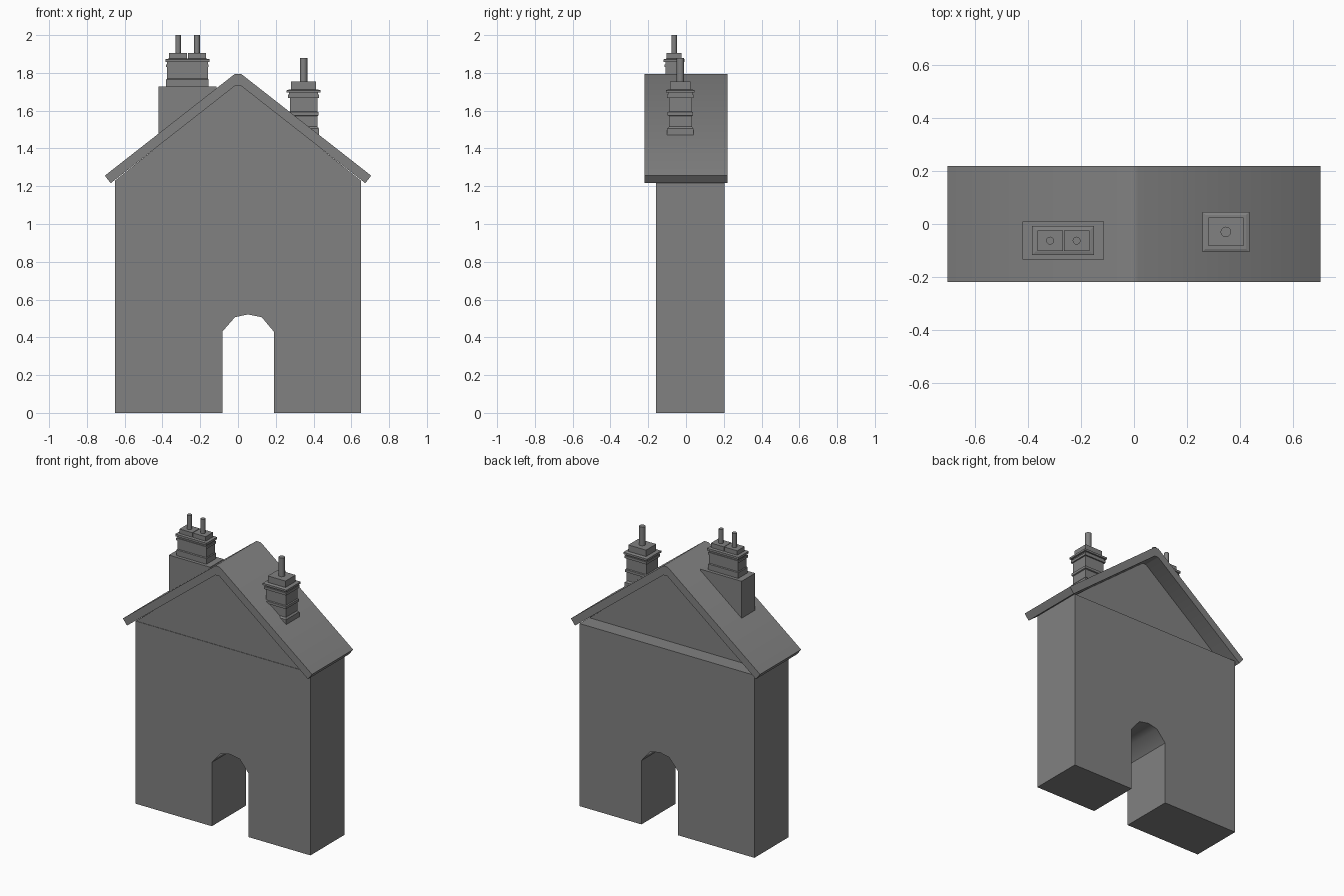
import bpy, bmesh, math

if "Cube" in bpy.data.objects:
    bpy.data.objects.remove(bpy.data.objects["Cube"])

# Dark grey finish shared by every part
dark = bpy.data.materials.new("dark_grey")
dark.diffuse_color = (0.22, 0.22, 0.22, 1)
dark.use_nodes = True
dark.node_tree.nodes["Principled BSDF"].inputs["Base Color"].default_value = dark.diffuse_color


def mesh_object(name, bm):
    bmesh.ops.recalc_face_normals(bm, faces=bm.faces)
    me = bpy.data.meshes.new(name)
    bm.to_mesh(me)
    bm.free()
    me.materials.append(dark)
    ob = bpy.data.objects.new(name, me)
    bpy.context.collection.objects.link(ob)
    return ob


def smooth(ob, degrees=40):
    bpy.ops.object.select_all(action='DESELECT')
    ob.select_set(True)
    bpy.context.view_layer.objects.active = ob
    bpy.ops.object.shade_smooth_by_angle(angle=math.radians(degrees))


def extrude_profile(name, pts, y0, y1):
    """Extrude an (x, z) outline along y."""
    bm = bmesh.new()
    face = bm.faces.new([bm.verts.new((x, y0, z)) for x, z in pts])
    geom = bmesh.ops.extrude_face_region(bm, geom=[face])["geom"]
    verts = [g for g in geom if isinstance(g, bmesh.types.BMVert)]
    bmesh.ops.translate(bm, verts=verts, vec=(0, y1 - y0, 0))
    if not any(len(f.verts) == len(pts) and abs(f.calc_center_median().y - y0) < 1e-5
               for f in bm.faces):
        bm.faces.new([v for v in bm.verts if v not in verts])
    return mesh_object(name, bm)


def box(name, cx, cy, hx, hy, z0, z1):
    outline = [(cx - hx, z0), (cx + hx, z0), (cx + hx, z1), (cx - hx, z1)]
    return extrude_profile(name, outline, cy - hy, cy + hy)


def stack(name, cx, cy, layers):
    """One stepped chimney: (half x, half y, z) rings, closed top and bottom."""
    bm = bmesh.new()
    rings = []
    for hx, hy, z in layers:
        rings.append([bm.verts.new((cx + sx * hx, cy + sy * hy, z))
                      for sx, sy in ((-1, -1), (1, -1), (1, 1), (-1, 1))])
    for a, b in zip(rings, rings[1:]):
        for i in range(4):
            j = (i + 1) % 4
            bm.faces.new((a[i], a[j], b[j], b[i]))
    bm.faces.new(rings[0])
    bm.faces.new(rings[-1])
    return mesh_object(name, bm)


def pot(name, x, y, r, z0, z1):
    bpy.ops.mesh.primitive_cylinder_add(vertices=12, radius=r, depth=z1 - z0,
                                        location=(x, y, (z0 + z1) / 2))
    ob = bpy.context.object
    ob.name = name
    ob.data.materials.append(dark)
    smooth(ob)


# Wall with arched passage
smooth(extrude_profile("wall", [
    (-0.652, 0), (-0.083, 0), (-0.083, 0.43), (-0.016, 0.507), (0.053, 0.521),
    (0.125, 0.507), (0.19, 0.43), (0.19, 0), (0.652, 0), (0.652, 1.23),
    (-0.652, 1.23)], -0.16, 0.203))

# Gable, set back at the rear to leave a ledge
extrude_profile("gable", [(-0.65, 1.23), (0.65, 1.23), (0.02, 1.737),
                          (-0.02, 1.737)], -0.157, 0.10)

# Pitched roof slab with a softened ridge
half = [(0.016, 1.795), (0.705, 1.256), (0.674, 1.216), (0.014, 1.733)]
smooth(extrude_profile("roof", half + [(-x, z) for x, z in reversed(half)],
                       -0.219, 0.219))

# Left chimney: broad base, banded stack, two caps and pots
box("left_chimney_base", -0.267, -0.063, 0.154, 0.072, 1.42, 1.727)
stack("left_chimney_stack", -0.268, -0.063, [
    (0.112, 0.050, 1.72), (0.112, 0.050, 1.765), (0.108, 0.046, 1.77),
    (0.108, 0.046, 1.83), (0.113, 0.051, 1.83), (0.113, 0.051, 1.845),
    (0.108, 0.046, 1.845), (0.108, 0.046, 1.857), (0.117, 0.055, 1.857),
    (0.117, 0.055, 1.872), (0.103, 0.041, 1.875)])
for side, x in (("left", -0.317), ("right", -0.217)):
    box(f"double_cap_{side}", x, -0.063, 0.048, 0.039, 1.87, 1.905)
    pot(f"double_pot_{side}", x, -0.063, 0.015, 1.90, 2.0)

# Right chimney: banded stack, single cap and pot
stack("right_chimney_stack", 0.347, -0.03, [
    (0.082, 0.070, 1.45), (0.082, 0.070, 1.505), (0.073, 0.061, 1.515),
    (0.073, 0.061, 1.572), (0.080, 0.068, 1.575), (0.080, 0.068, 1.592),
    (0.073, 0.061, 1.595), (0.073, 0.061, 1.668), (0.082, 0.070, 1.668),
    (0.082, 0.070, 1.685), (0.076, 0.064, 1.685), (0.076, 0.064, 1.695),
    (0.089, 0.075, 1.695), (0.089, 0.075, 1.708), (0.076, 0.064, 1.712)])
box("single_cap", 0.347, -0.03, 0.066, 0.054, 1.70, 1.755)
pot("single_pot", 0.347, -0.03, 0.02, 1.75, 1.88)
